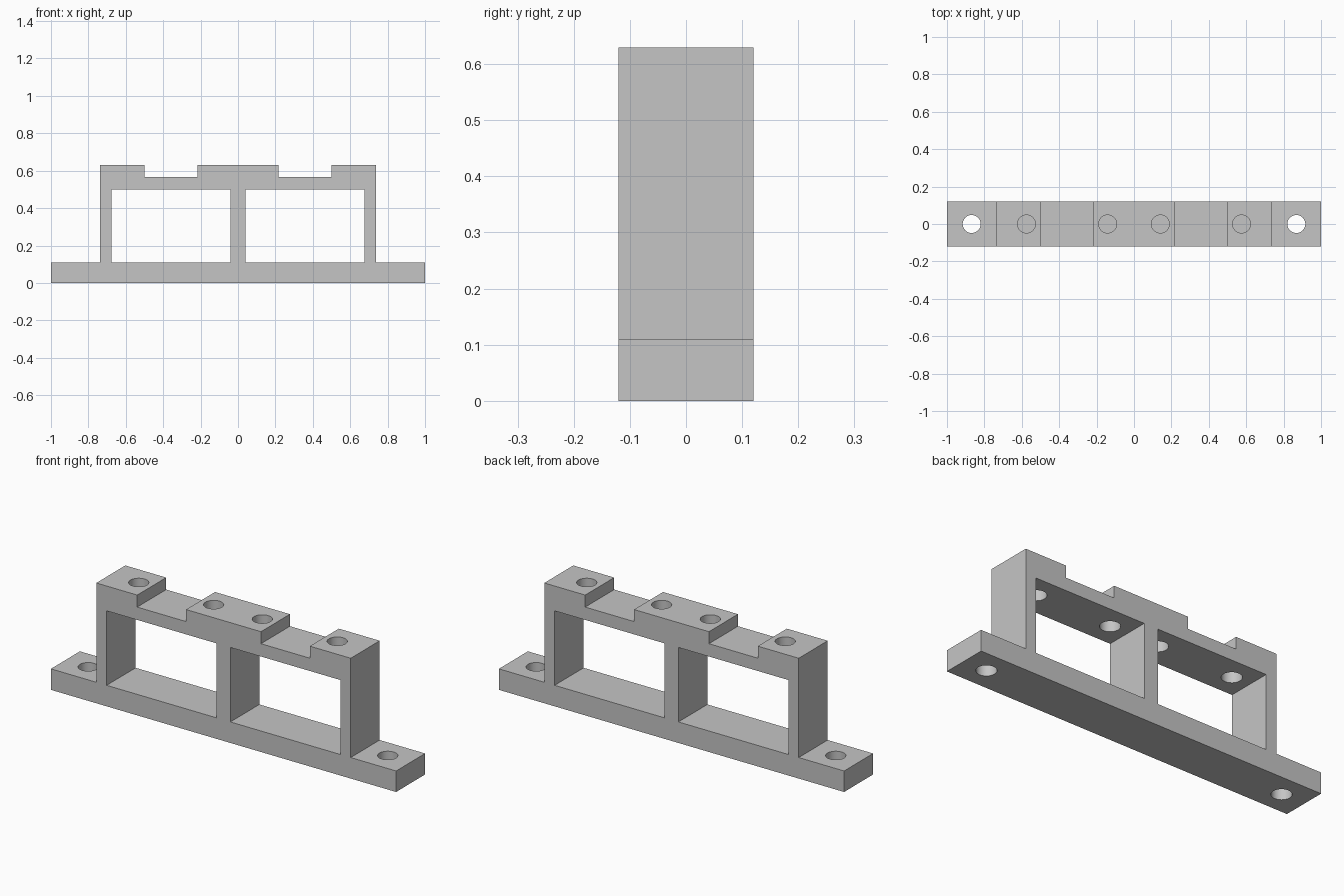
import bpy, bmesh
from mathutils import Matrix

cube = bpy.data.objects.get("Cube")
if cube:
    bpy.data.objects.remove(cube, do_unlink=True)

DEPTH = 0.24
BASE_TOP, BAR_BOTTOM, NOTCH, TOP = 0.11, 0.5, 0.567, 0.63
HOLE_R = 0.048

grey = bpy.data.materials.new("plain_grey")
grey.use_nodes = True
colour = (0.56, 0.56, 0.56, 1)
grey.diffuse_color = colour
grey.node_tree.nodes["Principled BSDF"].inputs["Base Color"].default_value = colour


def add_object(name, bm):
    mesh = bpy.data.meshes.new(name)
    bmesh.ops.recalc_face_normals(bm, faces=bm.faces)
    bm.to_mesh(mesh)
    bm.free()
    mesh.materials.append(grey)
    obj = bpy.data.objects.new(name, mesh)
    bpy.context.collection.objects.link(obj)
    return obj


def extrude_profile(name, points, depth):
    """Extrude an x-z outline along y, centred on y = 0."""
    bm = bmesh.new()
    face = bm.faces.new([bm.verts.new((x, -depth / 2, z)) for x, z in points])
    result = bmesh.ops.extrude_face_region(bm, geom=[face])
    moved = [g for g in result["geom"] if isinstance(g, bmesh.types.BMVert)]
    bmesh.ops.translate(bm, verts=moved, vec=(0, depth, 0))
    return add_object(name, bm)


def hole_cutter(name, x, z0, z1):
    bm = bmesh.new()
    bmesh.ops.create_cone(bm, cap_ends=True, segments=48, radius1=HOLE_R,
                          radius2=HOLE_R, depth=z1 - z0,
                          matrix=Matrix.Translation((x, 0, (z0 + z1) / 2)))
    return add_object(name, bm)


# Bracket outline: foot flange, outer post, end pad, notch, middle pad
half = [(1, 0), (1, BASE_TOP), (0.737, BASE_TOP), (0.737, TOP), (0.5, TOP),
        (0.5, NOTCH), (0.217, NOTCH), (0.217, TOP)]
outline = half + [(-x, z) for x, z in reversed(half)]
bracket = extrude_profile("bracket_frame", outline, DEPTH)

# Two windows, then bolt holes through the flanges and the top bar
cutters = []
for side in (-1, 1):
    window = [(side * x, z) for x, z in ((0.04, BASE_TOP), (0.677, BASE_TOP),
                                         (0.677, BAR_BOTTOM), (0.04, BAR_BOTTOM))]
    cutters.append(extrude_profile("window_cutter", window, DEPTH * 2))
    cutters.append(hole_cutter("flange_hole_cutter", side * 0.868, -0.1, 0.2))
    for x in (0.575, 0.141):
        cutters.append(hole_cutter("bar_hole_cutter", side * x, 0.4, 0.7))

bpy.ops.object.select_all(action="DESELECT")
bpy.context.view_layer.objects.active = bracket
bracket.select_set(True)
for cutter in cutters:
    cutter.hide_render = True
    mod = bracket.modifiers.new("cut", "BOOLEAN")
    mod.operation = "DIFFERENCE"
    mod.solver = "EXACT"
    mod.object = cutter
    bpy.ops.object.modifier_apply(modifier=mod.name)
    bpy.data.objects.remove(cutter, do_unlink=True)

# Round hole walls, crisp edges
bpy.ops.object.shade_smooth_by_angle()
